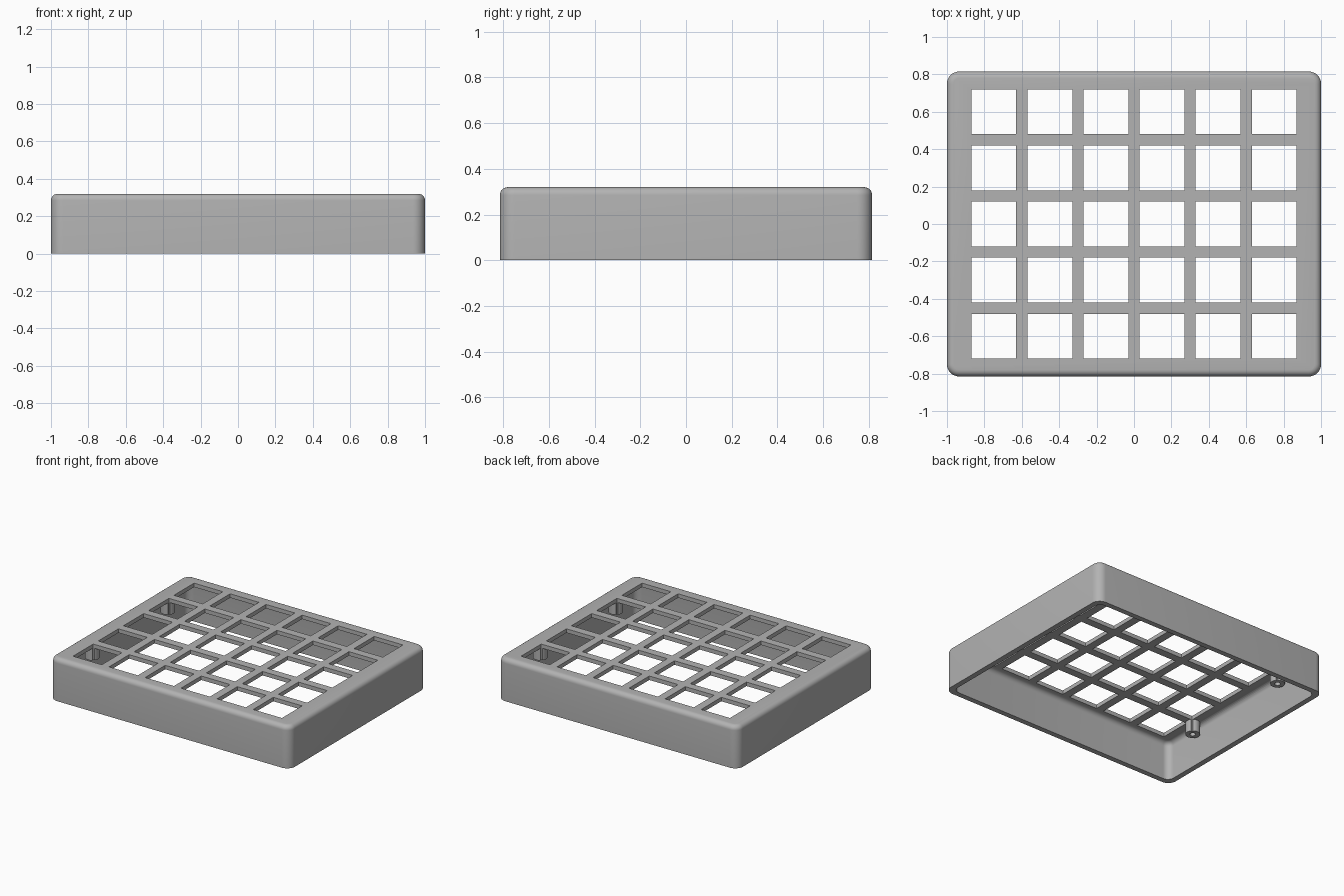
import bpy
import bmesh
import math
from mathutils import Matrix

WIDTH, DEPTH, HEIGHT = 2.0, 1.63, 0.32
WALL, PLATE = 0.04, 0.03
PITCH, HOLE = 0.3, 0.24
COLUMNS, ROWS = 6, 5
POST_X, POST_Y, POST_R, POST_BOTTOM = 0.9, 0.45, 0.05, 0.2

cube = bpy.data.objects.get("Cube")
if cube:
    bpy.data.objects.remove(cube, do_unlink=True)

grey = bpy.data.materials.new("case grey")
grey.use_nodes = True
grey.diffuse_color = (0.45, 0.45, 0.45, 1)
grey.node_tree.nodes["Principled BSDF"].inputs["Base Color"].default_value = grey.diffuse_color


def add_box(bm, x0, x1, y0, y1, z0, z1):
    m = Matrix.Translation(((x0 + x1) / 2, (y0 + y1) / 2, (z0 + z1) / 2))
    m = m @ Matrix.Diagonal((x1 - x0, y1 - y0, z1 - z0, 1))
    bmesh.ops.create_cube(bm, size=1, matrix=m)


def add_cylinder(bm, x, y, z0, z1, radius, sides):
    bmesh.ops.create_cone(bm, cap_ends=True, segments=sides, radius1=radius, radius2=radius,
                          depth=z1 - z0, matrix=Matrix.Translation((x, y, (z0 + z1) / 2)))


def finish(name, bm):
    mesh = bpy.data.meshes.new(name)
    bm.to_mesh(mesh)
    bm.free()
    mesh.materials.append(grey)
    obj = bpy.data.objects.new(name, mesh)
    bpy.context.collection.objects.link(obj)
    return obj


def rounded_block(name, w, d, z0, z1, corner, fillet):
    """Block with round upright corners and a filleted top rim."""
    bm = bmesh.new()
    add_box(bm, -w / 2, w / 2, -d / 2, d / 2, z0, z1)
    upright = [e for e in bm.edges if abs(e.verts[0].co.z - e.verts[1].co.z) > 0.01]
    bmesh.ops.bevel(bm, geom=upright, offset=corner, segments=8, profile=0.5, affect='EDGES')
    rim = [e for e in bm.edges if all(v.co.z > z1 - 0.001 for v in e.verts)]
    bmesh.ops.bevel(bm, geom=rim, offset=fillet, segments=6, profile=0.5, affect='EDGES')
    return finish(name, bm)


def combine(target, tool, operation):
    """Apply a boolean and discard the tool."""
    mod = target.modifiers.new(operation.lower(), 'BOOLEAN')
    mod.object, mod.operation, mod.solver = tool, operation, 'EXACT'
    bpy.context.view_layer.objects.active = target
    bpy.ops.object.modifier_apply(modifier=mod.name)
    bpy.data.objects.remove(tool, do_unlink=True)


# Case: rounded outer block hollowed from below
case = rounded_block("case", WIDTH, DEPTH, 0, HEIGHT, 0.065, 0.035)
cavity = rounded_block("cavity", WIDTH - 2 * WALL, DEPTH - 2 * WALL, -0.1, HEIGHT - PLATE, 0.05, 0.035)
combine(case, cavity, 'DIFFERENCE')

# Screw posts hanging under the plate
corners = [(sx * POST_X, sy * POST_Y) for sx in (-1, 1) for sy in (-1, 1)]
bm = bmesh.new()
for x, y in corners:
    add_cylinder(bm, x, y, POST_BOTTOM, HEIGHT - PLATE / 2, POST_R, 32)
combine(case, finish("screw_posts", bm), 'UNION')

# Grid of square openings, which also notch the posts
bm = bmesh.new()
for i in range(COLUMNS):
    for j in range(ROWS):
        x = (i - (COLUMNS - 1) / 2) * PITCH
        y = (j - (ROWS - 1) / 2) * PITCH
        add_box(bm, x - HOLE / 2, x + HOLE / 2, y - HOLE / 2, y + HOLE / 2, 0.1, 0.5)
combine(case, finish("openings", bm), 'DIFFERENCE')

# Blind screw holes in the posts
bm = bmesh.new()
for x, y in corners:
    add_cylinder(bm, x, y, 0.1, HEIGHT - PLATE, 0.02, 20)
combine(case, finish("screw_holes", bm), 'DIFFERENCE')

# Smooth shading with crisp edges
bpy.ops.object.select_all(action='DESELECT')
case.select_set(True)
bpy.context.view_layer.objects.active = case
bpy.ops.object.shade_smooth_by_angle(angle=math.radians(30))
